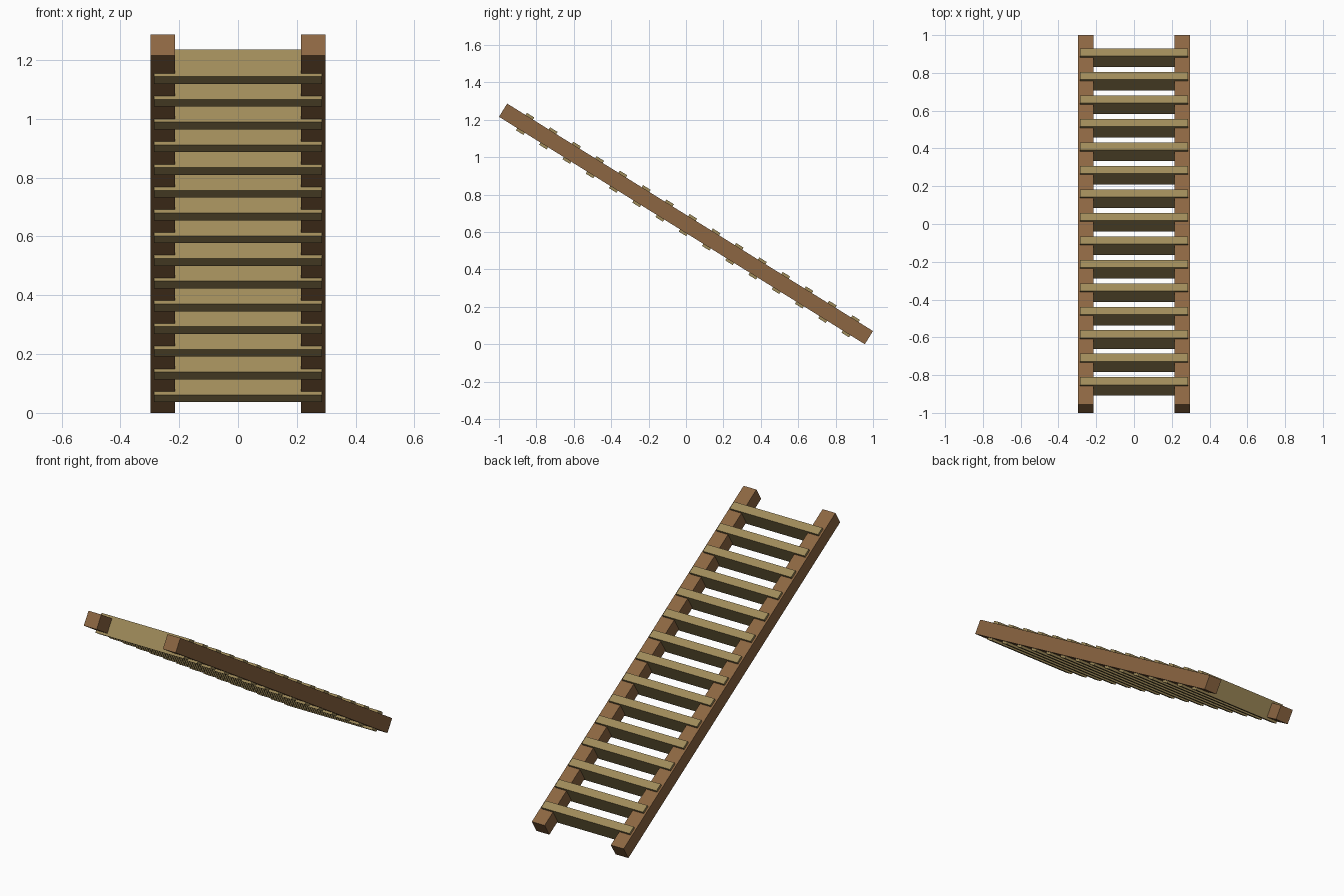
import bpy
from math import radians
from mathutils import Matrix, Vector

cube = bpy.data.objects.get("Cube")
if cube:
    bpy.data.objects.remove(cube, do_unlink=True)


def material(name, rgb):
    mat = bpy.data.materials.new(name)
    mat.use_nodes = True
    colour = (*rgb, 1.0)
    mat.diffuse_color = colour
    bsdf = mat.node_tree.nodes["Principled BSDF"]
    bsdf.inputs["Base Color"].default_value = colour
    bsdf.inputs["Roughness"].default_value = 0.9
    return mat


rail_wood = material("brown wood", (0.262, 0.133, 0.054))
rung_wood = material("tan wood", (0.347, 0.258, 0.102))

# Ladder frame: local y runs down the slope, local z is square to it
tilt = Matrix.Translation((0, 0, 0.643)) @ Matrix.Rotation(radians(-31.87), 4, 'X')


def beam(name, size, centre, mat):
    bpy.ops.mesh.primitive_cube_add(size=1)
    obj = bpy.context.object
    obj.name = obj.data.name = name
    obj.data.transform(Matrix.Diagonal((*size, 1)))
    obj.matrix_world = tilt @ Matrix.Translation(Vector(centre))
    obj.data.materials.append(mat)
    return obj


# Side rails
RAIL = 0.083
for side, x in (("left", 0.2555), ("right", -0.2555)):
    beam(side + "_rail", (RAIL, 2.303, RAIL), (x, 0, 0), rail_wood)

# Rungs, deeper than the rails so they stand proud on both faces
COUNT, SPACING = 15, 0.1464
for i in range(COUNT):
    y = 0.012 + (i - (COUNT - 1) / 2) * SPACING
    beam(f"rung_{i + 1}", (0.571, 0.047, 0.11), (0, y, 0), rung_wood)
